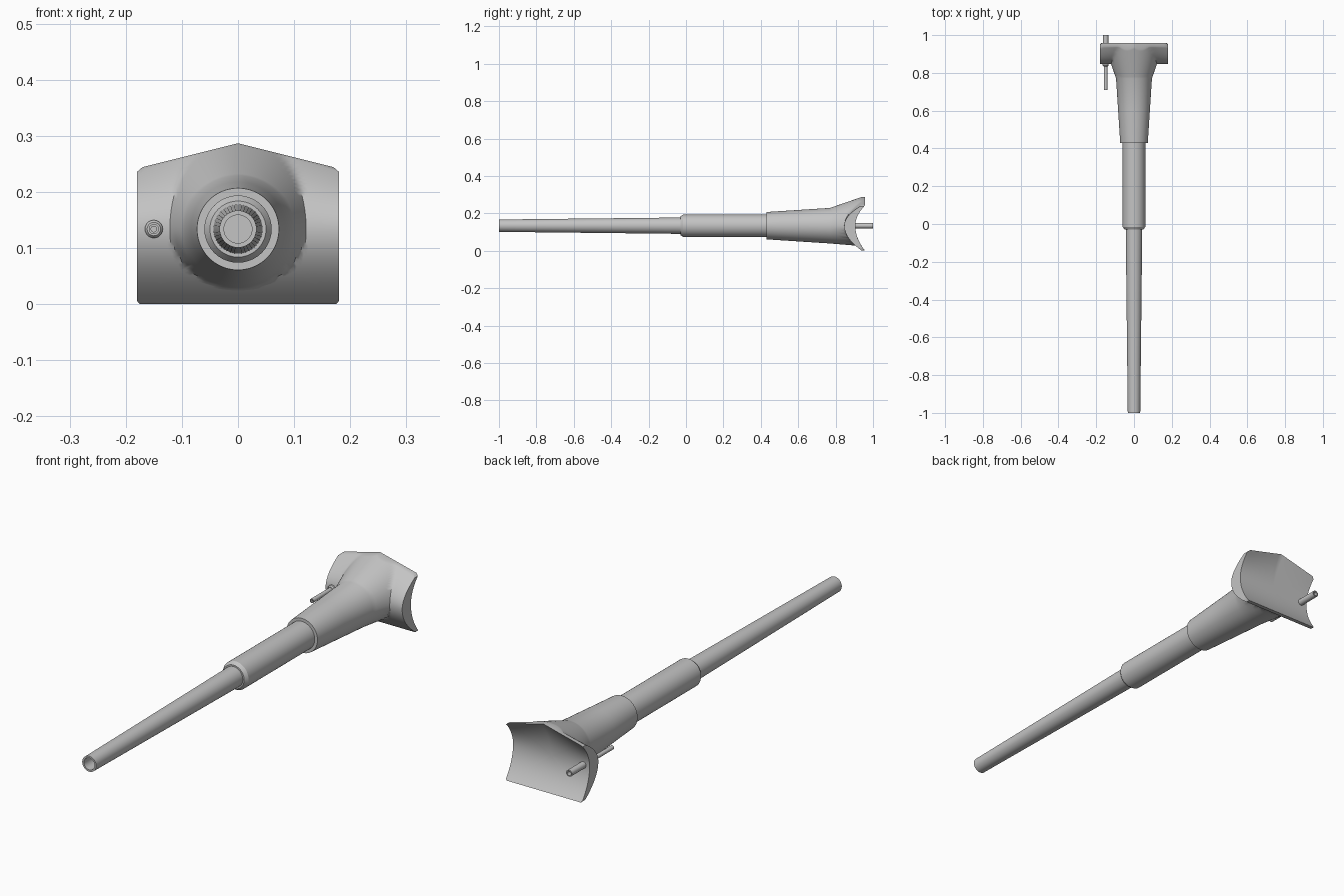
import bpy, bmesh, math

if "Cube" in bpy.data.objects:
    bpy.data.objects.remove(bpy.data.objects["Cube"])

ZC = 0.134  # height of the barrel axis

steel = bpy.data.materials.new("grey_steel")
steel.diffuse_color = (0.55, 0.55, 0.55, 1)
steel.use_nodes = True
steel.node_tree.nodes["Principled BSDF"].inputs["Base Color"].default_value = steel.diffuse_color


def finish(name, bm, angle=30):
    bmesh.ops.recalc_face_normals(bm, faces=bm.faces)
    me = bpy.data.meshes.new(name)
    bm.to_mesh(me)
    bm.free()
    me.materials.append(steel)
    ob = bpy.data.objects.new(name, me)
    bpy.context.collection.objects.link(ob)
    bpy.context.view_layer.objects.active = ob
    ob.select_set(True)
    bpy.ops.object.shade_smooth_by_angle(angle=math.radians(angle))
    ob.select_set(False)
    return ob


def loft(bm, rings):
    """Bridge closed rings of points; returns the vertex rings."""
    vs = [[bm.verts.new(p) for p in ring] for ring in rings]
    for a, b in zip(vs, vs[1:]):
        n = len(a)
        for i in range(n):
            j = (i + 1) % n
            bm.faces.new((a[i], a[j], b[j], b[i]))
    return vs


def lathe(name, profile, x=0.0, n=40):
    """Turn a (y, radius) profile around the lengthwise axis."""
    bm = bmesh.new()
    ang = [2 * math.pi * i / n for i in range(n)]
    vs = loft(bm, [[(x + r * math.cos(a), y, ZC + r * math.sin(a)) for a in ang]
                   for y, r in profile])
    bm.faces.new(vs[0])
    bm.faces.new(vs[-1])
    return finish(name, bm)


# Tapered barrel with an open muzzle
lathe("barrel", [(-0.93, 0.025), (-1.0, 0.025), (-1.0, 0.033), (0.0, 0.044)])

# Thicker sleeve with a chamfered front
lathe("sleeve", [(-0.03, 0.05), (-0.015, 0.06), (0.45, 0.06)])

# Side sight tube running through the shield
lathe("sight_tube", [(0.73, 0.005), (0.71, 0.005), (0.71, 0.009), (0.90, 0.009)], -0.15, 20)
lathe("sight_collar", [(0.835, 0.012), (0.84, 0.016), (0.87, 0.016)], -0.15, 20)
lathe("sight_eyepiece", [(0.88, 0.014), (1.0, 0.014), (1.0, 0.009), (0.98, 0.009)], -0.15, 20)

# Shield outline with a peaked top and clipped corners
half = [(0, 0.287), (0.17, 0.2445), (0.18, 0.236), (0.18, 0.006), (0.175, 0.0), (0, 0.0)]
corners = half + [(-x, z) for x, z in half[-2:0:-1]]
outline = []
for (x0, z0), (x1, z1) in zip(corners, corners[1:] + corners[:1]):
    steps = max(1, round(math.hypot(x1 - x0, z1 - z0) / 0.012))
    outline += [(x0 + (x1 - x0) * i / steps, z0 + (z1 - z0) * i / steps) for i in range(steps)]

R0 = 0.095  # neck radius where the flare starts


def curve(x, z):
    """Squared height above or below the axis, 1 at the shield edge."""
    top = 0.287 - 0.25 * abs(x)
    t = (z - ZC) / (top - ZC) if z > ZC else (ZC - z) / ZC
    return min(t * t, 1.0)


def front_y(x, z):
    """Bulged shield front, blended into the flared neck."""
    r = math.hypot(x, z - ZC)
    down = max(0.0, (ZC - z) / r)
    neck = 0.77 + (r - R0) * (2.9 + 9 * down ** 2)
    return min(0.846 + 0.094 * curve(x, z), neck)


def back_y(x, z):
    return 0.905 + 0.052 * curve(x, z)


def neck_ring(y, r):
    pts = []
    for x, z in outline:
        a = math.atan2(z - ZC, x)
        pts.append((r * math.cos(a), y, ZC + r * math.sin(a)))
    return pts


def shield_ring(s, depth, base):
    """Ring between a circle of radius base (s=0) and the outline (s=1)."""
    pts = []
    for x, z in outline:
        d = math.hypot(x, z - ZC)
        f = (base + (d - base) * s) / d
        px, pz = x * f, ZC + (z - ZC) * f
        pts.append((px, depth(px, pz), pz))
    return pts


# Conical neck, flare and saddle-shaped shield as one skin
bm = bmesh.new()
rings = [neck_ring(0.43, 0.073), neck_ring(0.60, 0.084)]
rings += [shield_ring(i / 16, front_y, R0) for i in range(17)]
rings += [shield_ring(1 - i / 10, back_y, 0.01) for i in range(11)]
vs = loft(bm, rings)
bm.faces.new(vs[0])
bm.faces.new(vs[-1])
finish("shield", bm, 40)
